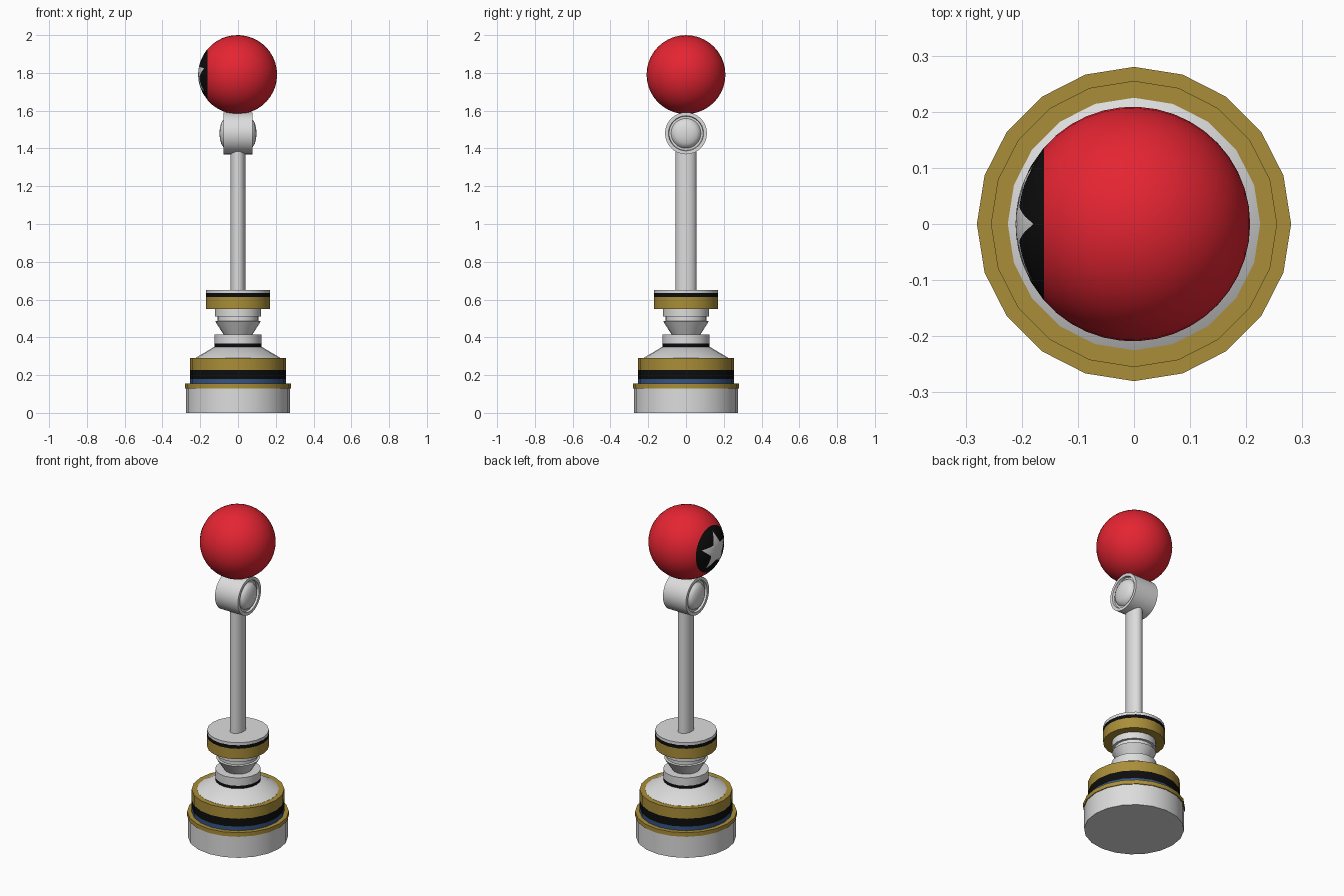
import bpy, bmesh
from math import sin, cos, pi, asin, radians
from mathutils import Matrix

cube = bpy.data.objects.get("Cube")
if cube:
    bpy.data.objects.remove(cube, do_unlink=True)


def material(name, rgb):
    m = bpy.data.materials.new(name)
    m.use_nodes = True
    m.diffuse_color = (*rgb, 1)
    m.node_tree.nodes["Principled BSDF"].inputs["Base Color"].default_value = (*rgb, 1)
    return m


WHITE = material("white", (0.72, 0.72, 0.72))
GOLD = material("gold", (0.40, 0.27, 0.04))
BLACK = material("black", (0.004, 0.004, 0.004))
BLUE = material("blue", (0.035, 0.09, 0.23))
RED = material("red", (0.78, 0.018, 0.032))


def loft(name, rings, mats, matrix=None):
    """Skin a stack of closed rings; mats holds one material per strip."""
    bm = bmesh.new()
    palette = list(dict.fromkeys(mats))
    loops = [[bm.verts.new(p) for p in ring] for ring in rings]
    for low, high, mat in zip(loops, loops[1:], mats):
        n = len(low)
        for j in range(n):
            k = (j + 1) % n
            f = bm.faces.new((low[j], low[k], high[k], high[j]))
            f.material_index = palette.index(mat)
    bmesh.ops.remove_doubles(bm, verts=bm.verts, dist=1e-5)
    bmesh.ops.recalc_face_normals(bm, faces=bm.faces)
    if matrix:
        bm.transform(matrix)
    mesh = bpy.data.meshes.new(name)
    bm.to_mesh(mesh)
    bm.free()
    for mat in palette:
        mesh.materials.append(mat)
    obj = bpy.data.objects.new(name, mesh)
    bpy.context.collection.objects.link(obj)
    bpy.ops.object.select_all(action='DESELECT')
    obj.select_set(True)
    bpy.context.view_layer.objects.active = obj
    bpy.ops.object.shade_smooth_by_angle(angle=radians(35))
    return obj


def lathe(name, profile, mats, sides=20, matrix=None):
    """Turn (radius, height) points around z."""
    if not isinstance(mats, list):
        mats = [mats] * (len(profile) - 1)
    angles = [2 * pi * j / sides for j in range(sides)]
    rings = [[(r * cos(a), r * sin(a), z) for a in angles] for r, z in profile]
    return loft(name, rings, mats, matrix)


def disc(name, radius, levels, mats):
    """Straight drum whose wall is split into coloured bands."""
    profile = [(0, levels[0])] + [(radius, z) for z in levels] + [(0, levels[-1])]
    return lathe(name, profile, [mats[0]] + mats + [mats[-1]])


# Base drums
disc("base", 0.275, [0, 0.135], [WHITE])
disc("base_rim", 0.28, [0.13, 0.155], [GOLD])
disc("banded_drum", 0.255, [0.15, 0.18, 0.228, 0.29], [BLUE, BLACK, GOLD])

# Sloped shoulder and collar
lathe("shoulder", [(0, 0.28), (0.225, 0.28), (0.225, 0.291), (0.125, 0.35), (0, 0.35)], WHITE)
disc("collar", 0.125, [0.345, 0.367, 0.415], [BLACK, WHITE])

# Flared cup, neck and upper disc
lathe("cup", [(0, 0.41), (0.073, 0.41), (0.1, 0.452), (0.121, 0.485),
              (0.108, 0.487), (0.108, 0.515), (0, 0.515)], WHITE)
disc("neck", 0.122, [0.51, 0.555], [WHITE])
disc("upper_disc", 0.17, [0.55, 0.613, 0.634, 0.65], [GOLD, BLACK, WHITE])

# Oval shaft
lathe("shaft", [(0, 0.64), (0.055, 0.64), (0.055, 1.42), (0, 1.42)], WHITE,
      matrix=Matrix.Diagonal((0.72, 1, 1, 1)))

# Joint: sideways drum with a grooved, domed cap at each end
half = [(0, 0.098), (0.03, 0.096), (0.055, 0.089), (0.071, 0.079), (0.079, 0.064),
        (0.09, 0.064), (0.093, 0.077), (0.111, 0.077)]
joint = [(r, -h) for r, h in half] + half[::-1]
lathe("joint", joint, WHITE, 32,
      Matrix.Translation((0, 0, 1.48)) @ Matrix.Rotation(pi / 2, 4, 'Y'))

# Ball: pole on the right side, with a star and a round patch cut into its rings
R, SIDES = 0.209, 40
TIP, VALLEY, PATCH = 0.111, 0.052, 0.136
STEP = pi / 5


def star_angle(a):
    a %= 2 * STEP
    a = min(a, 2 * STEP - a)
    r = TIP * VALLEY * sin(STEP) / (TIP * sin(a) + VALLEY * sin(STEP - a))
    return asin(r / R)


def ball_ring(polar):
    ring = []
    for j in range(SIDES):
        a = 2 * pi * j / SIDES
        t = polar(star_angle(a))
        ring.append((R * sin(t) * cos(a), R * sin(t) * sin(a), R * cos(t)))
    return ring


edge = asin(PATCH / R)
rings = [ball_ring(lambda s: s * k / 3) for k in range(4)]
rings += [ball_ring(lambda s: s + (edge - s) * k / 2) for k in (1, 2)]
rings += [ball_ring(lambda s: edge + (pi - edge) * k / 16) for k in range(1, 17)]
loft("ball", rings, [WHITE] * 3 + [BLACK] * 2 + [RED] * 16,
     Matrix.Translation((-0.002, 0, 2 - R)) @ Matrix.Rotation(-pi / 2, 4, 'Y'))
